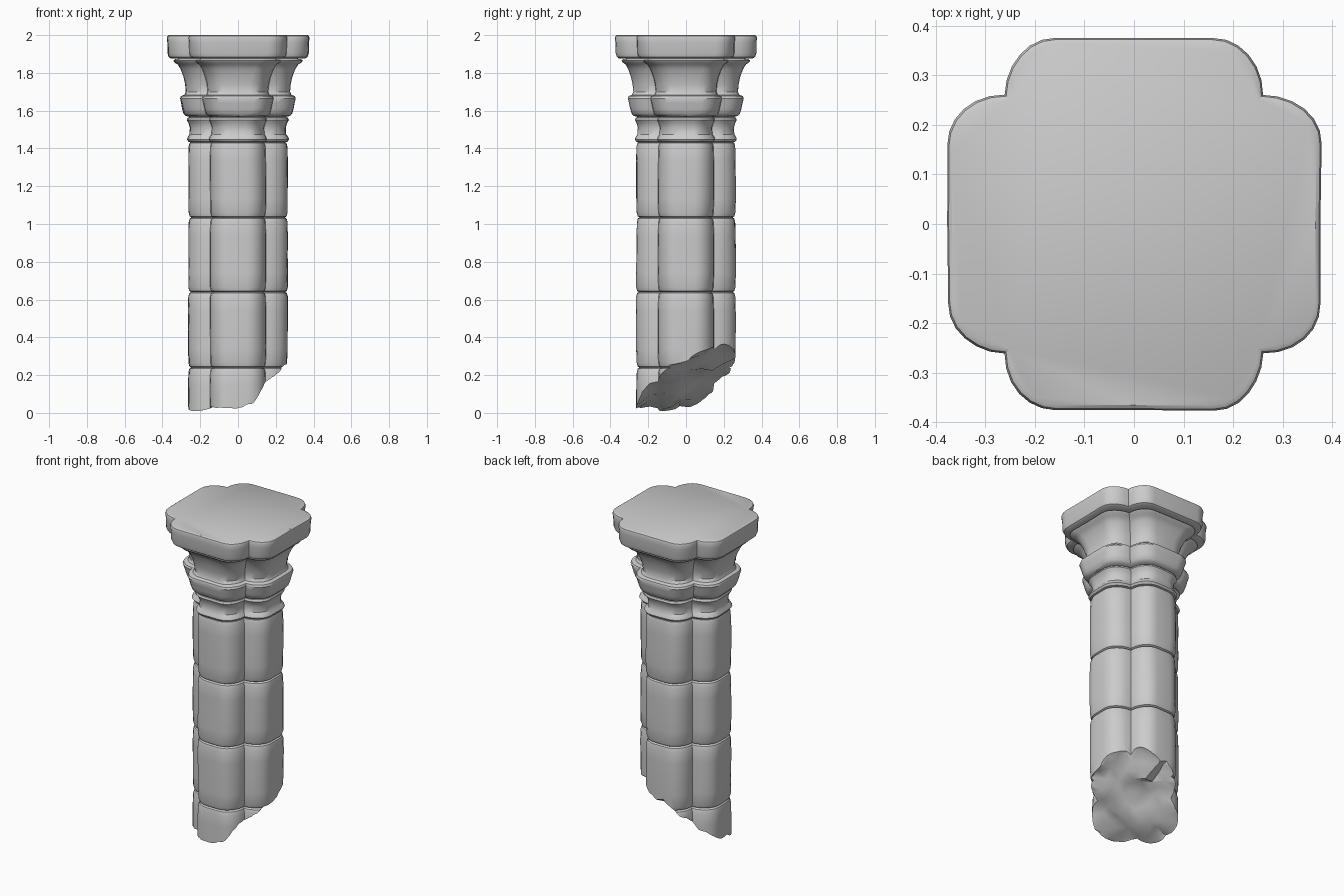
import bpy, bmesh, math
from mathutils import Vector, noise

if "Cube" in bpy.data.objects:
    bpy.data.objects.remove(bpy.data.objects["Cube"])

LOBE = 0.115   # how far each lobe stands out from the notch corners


def section(w):
    """Four-lobed outline with half width w."""
    n = w - LOBE
    arc = [(n - 0.1 + 0.1 * math.cos(t), n + LOBE * math.sin(t))
           for t in [math.radians(a) for a in range(0, 91, 15)]]
    lobe = arc + [(0, w)] + [(-x, y) for x, y in reversed(arc)][:-1]
    pts = []
    for _ in range(4):
        pts += lobe
        lobe = [(-y, x) for x, y in lobe]
    return pts


def loft(name, profile, wear=0.004):
    """Closed solid through (z, half width) rings, slightly weathered."""
    bm = bmesh.new()
    rings = []
    for z, w in profile:
        ring = []
        for x, y in section(w):
            k = 1 + wear / w * noise.noise(Vector((x * 7, y * 7, z * 4)))
            ring.append(bm.verts.new((x * k, y * k, z)))
        rings.append(ring)
    for a, b in zip(rings, rings[1:]):
        for i in range(len(a)):
            j = (i + 1) % len(a)
            bm.faces.new((a[i], a[j], b[j], b[i]))
    bm.faces.new(rings[-1])
    bm.faces.new(rings[0][::-1])
    return finish(name, bm)


def finish(name, bm):
    bmesh.ops.recalc_face_normals(bm, faces=bm.faces[:])
    me = bpy.data.meshes.new(name)
    bm.to_mesh(me)
    bm.free()
    ob = bpy.data.objects.new(name, me)
    bpy.context.collection.objects.link(ob)
    return ob


def activate(ob):
    bpy.ops.object.select_all(action='DESELECT')
    ob.select_set(True)
    bpy.context.view_layer.objects.active = ob


# Shaft: stacked drums with soft edges and grooved joints
joints = [-0.15, 0.24, 0.64, 1.035, 1.435]
profile = [(joints[0], 0.249)]
for b, t in zip(joints, joints[1:]):
    profile += [(b + 0.006, 0.256), (b + 0.025, 0.261)]
    profile += [(b + (t - b) * f, 0.263) for f in (0.25, 0.5, 0.75)]
    profile += [(t - 0.025, 0.261), (t - 0.006, 0.256), (t, 0.247)]
shaft = loft("shaft", profile)

# Broken end: a rugged slanted block cut away from the shaft
bm = bmesh.new()
bmesh.ops.create_grid(bm, x_segments=15, y_segments=15, size=0.4)
for v in bm.verts:
    p = v.co.copy()
    v.co.x += 0.018 * noise.noise(p * 31 + Vector((5, 0, 0)))
    v.co.y += 0.018 * noise.noise(p * 31 + Vector((0, 9, 0)))
    h = 0.16 + 0.5 * (p.x + p.y)
    h += 0.05 * noise.noise(p * 8 + Vector((2, 3, 1)))
    h += 0.03 * noise.noise(p * 23 + Vector((7, 1, 4)))
    v.co.z = max(0.002 + 0.03 * abs(noise.noise(p * 13)), h)
bmesh.ops.triangulate(bm, faces=bm.faces[:])
ext = bmesh.ops.extrude_face_region(bm, geom=bm.faces[:], use_keep_orig=True)
for g in ext["geom"]:
    if isinstance(g, bmesh.types.BMVert):
        g.co.z = -0.6
cutter = finish("break_cutter", bm)
cutter.hide_render = True
mod = shaft.modifiers.new("break", 'BOOLEAN')
mod.operation = 'DIFFERENCE'
mod.solver = 'EXACT'
mod.object = cutter
activate(shaft)
bpy.ops.object.modifier_apply(modifier=mod.name)
bpy.data.objects.remove(cutter)

# Neck moulding between shaft and capital
neck = loft("neck_ring", [
    (1.432, 0.250), (1.436, 0.262), (1.448, 0.269), (1.462, 0.264),
    (1.475, 0.255), (1.51, 0.253), (1.535, 0.260), (1.55, 0.268),
    (1.562, 0.264), (1.568, 0.250)], 0.006)

# Capital: rolled band and flared bell
capital = loft("capital", [
    (1.566, 0.250), (1.572, 0.274), (1.585, 0.285), (1.61, 0.292),
    (1.64, 0.298), (1.665, 0.304), (1.677, 0.300), (1.684, 0.282),
    (1.70, 0.275), (1.74, 0.279), (1.78, 0.288), (1.82, 0.303),
    (1.845, 0.318), (1.855, 0.334), (1.865, 0.340), (1.872, 0.332),
    (1.876, 0.310)], 0.006)

# Abacus: top slab
abacus = loft("abacus", [
    (1.875, 0.300), (1.877, 0.355), (1.885, 0.366), (1.905, 0.372),
    (1.96, 0.373), (1.985, 0.376), (1.995, 0.373), (2.0, 0.366)])

for ob in (shaft, neck, capital, abacus):
    activate(ob)
    bpy.ops.object.shade_smooth_by_angle(angle=math.radians(35))
